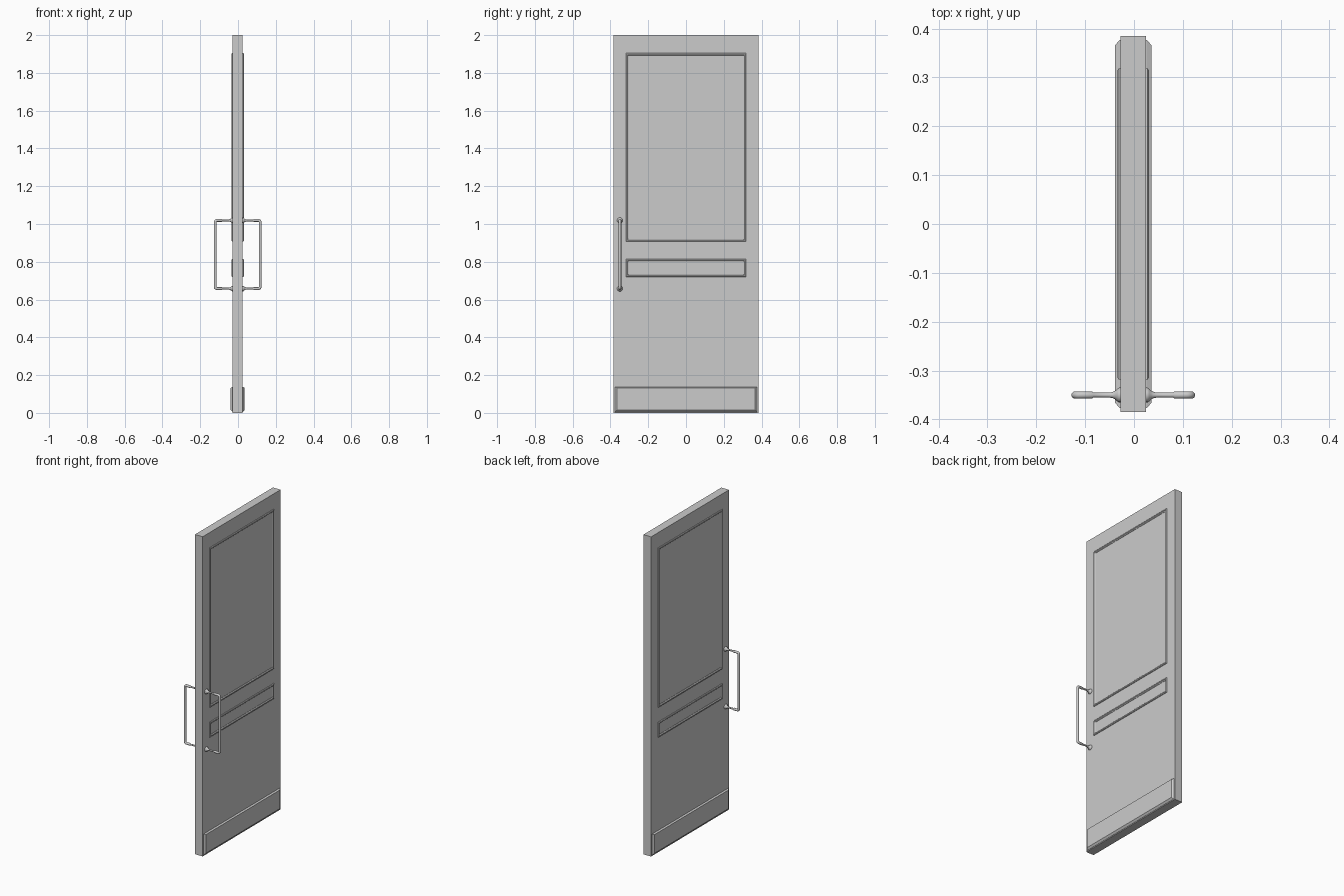
import bpy, bmesh, math
from mathutils import Vector

if "Cube" in bpy.data.objects:
    bpy.data.objects.remove(bpy.data.objects["Cube"])

CX = -0.0015      # slab centre in x
HT = 0.0265       # slab half thickness
SIDES = ((1, "right"), (-1, "left"))


def finish(name, bm, smooth=False):
    bmesh.ops.recalc_face_normals(bm, faces=bm.faces[:])
    me = bpy.data.meshes.new(name)
    bm.to_mesh(me)
    bm.free()
    ob = bpy.data.objects.new(name, me)
    bpy.context.collection.objects.link(ob)
    if smooth:
        bpy.ops.object.select_all(action='DESELECT')
        ob.select_set(True)
        bpy.context.view_layer.objects.active = ob
        bpy.ops.object.shade_smooth_by_angle(angle=math.radians(40))
    return ob


def skin(bm, rings, closed=False, caps=False):
    """Bridge successive rings of points with quads."""
    vr = [[bm.verts.new(p) for p in r] for r in rings]
    n = len(vr[0])
    for i in range(len(vr) if closed else len(vr) - 1):
        a, b = vr[i], vr[(i + 1) % len(vr)]
        for j in range(n):
            k = (j + 1) % n
            bm.faces.new((a[j], a[k], b[k], b[j]))
    if caps:
        bm.faces.new(vr[0])
        bm.faces.new(vr[-1])


def rect(x, y0, y1, z0, z1):
    return [(x, y0, z0), (x, y1, z0), (x, y1, z1), (x, y0, z1)]


# door slab
bm = bmesh.new()
skin(bm, [rect(CX - HT, -0.385, 0.385, 0, 2), rect(CX + HT, -0.385, 0.385, 0, 2)], caps=True)
finish("door_slab", bm)


# mitred moulding frame: (inset from outer edge, height above slab)
PROFILE = [(0, -0.002), (0, 0.003), (0.004, 0.006), (0.009, 0.006),
           (0.012, 0.003), (0.014, 0.002), (0.014, -0.002)]


def moulding(name, s, y0, y1, z0, z1):
    bm = bmesh.new()
    rings = [rect(CX + s * (HT + h), y0 + d, y1 - d, z0 + d, z1 - d) for d, h in PROFILE]
    skin(bm, rings, closed=True)
    finish(name, bm)


# kick plate with chamfered edges
def kick_plate(name, s):
    bm = bmesh.new()
    rings = [rect(CX + s * (HT + h), -0.377 + d, 0.377 - d, 0.005 + d, 0.137 - d * 0.4)
             for d, h in ((0, -0.002), (0, 0.001), (0.011, 0.0105))]
    skin(bm, rings, caps=True)
    finish(name, bm)


# pull handle: (distance out from slab, z, radius) swept in the xz plane
def pull_handle(name, s, y=-0.35, zt=1.019, zb=0.658, sides=16):
    arm = [(-0.002, 0.015), (0.003, 0.015), (0.006, 0.013), (0.010, 0.009),
           (0.016, 0.006), (0.024, 0.005), (0.055, 0.005), (0.058, 0.0075)]
    out, r = 0.0925, 0.01
    half = [(d, zt, rad) for d, rad in arm]
    for i in range(6):
        a = math.radians(90 - 18 * i)
        half.append((out - r + r * math.cos(a), zt - r + r * math.sin(a), 0.0075))
    path = half + [(d, zt + zb - z, rad) for d, z, rad in reversed(half)]
    pts = [Vector((CX + s * (HT + d), y, z)) for d, z, _ in path]
    rings = []
    for i, p in enumerate(pts):
        t0 = (p - pts[i - 1]).normalized() if i else (pts[1] - p).normalized()
        t1 = (pts[i + 1] - p).normalized() if i < len(pts) - 1 else t0
        t = (t0 + t1).normalized()
        v = Vector((0, 1, 0))
        u = t.cross(v)
        rings.append([p + path[i][2] * (u * math.cos(2 * math.pi * k / sides)
                                        + v * math.sin(2 * math.pi * k / sides))
                      for k in range(sides)])
    bm = bmesh.new()
    skin(bm, rings, caps=True)
    finish(name, bm, smooth=True)


for s, side in SIDES:
    moulding("upper_panel_moulding_" + side, s, -0.318, 0.318, 0.907, 1.905)
    moulding("lower_panel_moulding_" + side, s, -0.318, 0.318, 0.720, 0.815)
    kick_plate("kick_plate_" + side, s)
    pull_handle("pull_handle_" + side, s)
